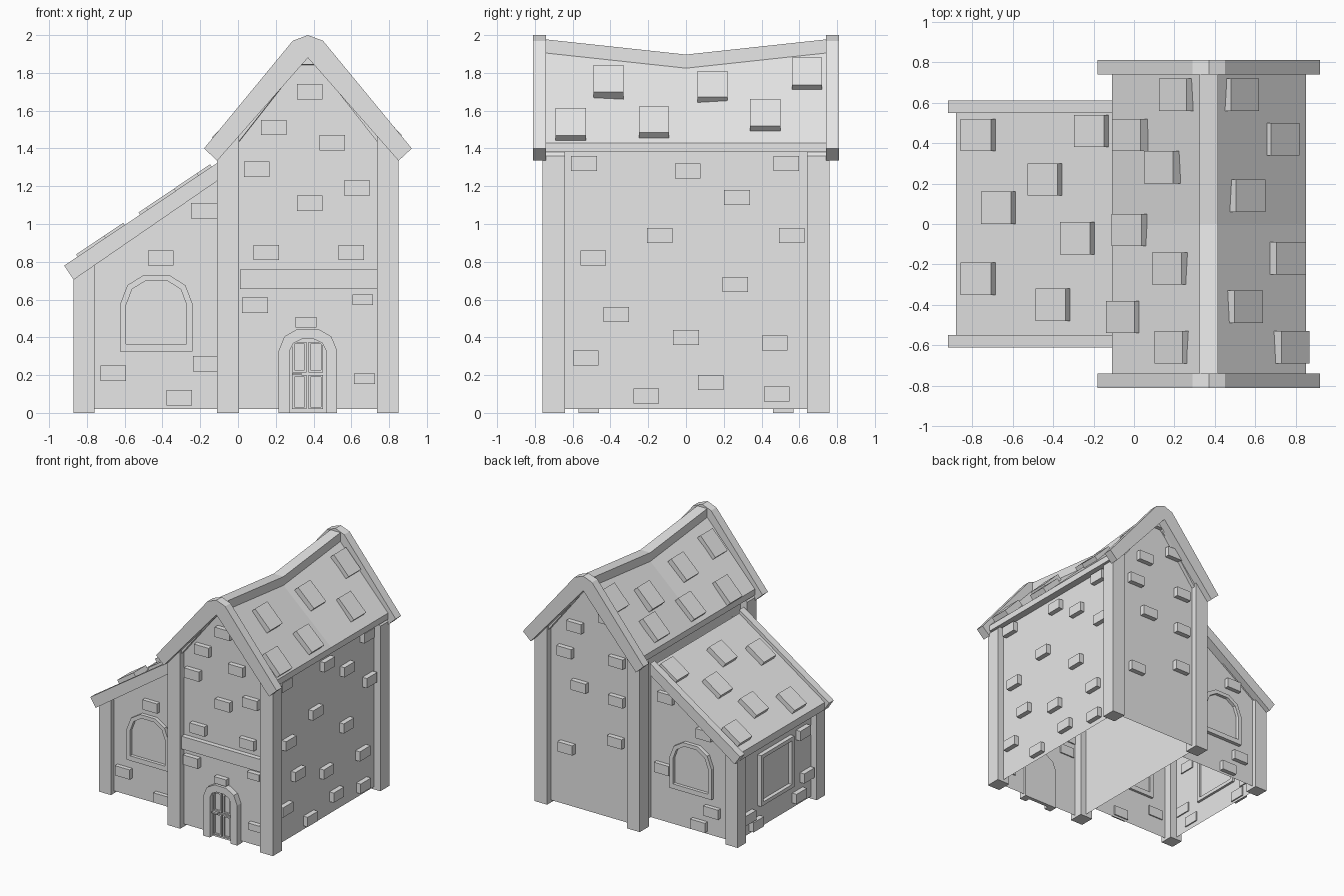
import bpy, bmesh, math
from mathutils import Matrix, Vector

if "Cube" in bpy.data.objects:
    bpy.data.objects.remove(bpy.data.objects["Cube"], do_unlink=True)

stone = bpy.data.materials.new("stone_grey")
stone.use_nodes = True
grey = (0.8, 0.8, 0.8, 1)
stone.diffuse_color = grey
stone.node_tree.nodes["Principled BSDF"].inputs["Base Color"].default_value = grey

MID = 0.37            # centre line of the tall house
SIDES = (("front", -1), ("back", 1))


def finish(name, bm):
    bmesh.ops.recalc_face_normals(bm, faces=bm.faces)
    mesh = bpy.data.meshes.new(name)
    bm.to_mesh(mesh)
    bm.free()
    mesh.materials.append(stone)
    obj = bpy.data.objects.new(name, mesh)
    bpy.context.collection.objects.link(obj)
    return obj


def add_loft(bm, sections, caps=True, wrap=False):
    rings = [[bm.verts.new(p) for p in s] for s in sections]
    pairs = list(zip(rings, rings[1:])) + ([(rings[-1], rings[0])] if wrap else [])
    for r, s in pairs:
        for i in range(len(r)):
            j = (i + 1) % len(r)
            bm.faces.new((r[i], r[j], s[j], s[i]))
    if caps:
        bm.faces.new(rings[0])
        bm.faces.new(rings[-1])


def loft(name, sections, **kw):
    bm = bmesh.new()
    add_loft(bm, sections, **kw)
    return finish(name, bm)


def on(axis, pts, d):
    """Lay 2D points (horizontal, z) on the plane axis = d."""
    return [(d, u, z) if axis == "x" else (u, d, z) for u, z in pts]


def prism(name, pts, axis, a, b):
    return loft(name, [on(axis, pts, a), on(axis, pts, b)])


def rect(u0, u1, z0, z1):
    return [(u0, z0), (u1, z0), (u1, z1), (u0, z1)]


def ring(name, outer, inner, axis, a, b):
    return loft(name, [on(axis, outer, a), on(axis, outer, b),
                       on(axis, inner, b), on(axis, inner, a)], caps=False, wrap=True)


def arch(cx, z0, z1, half, spring):
    h = z1 - z0
    right = [(1, 0), (1, spring), (0.8, 0.35 * spring + 0.65), (0.35, 1)]
    pts = right + [(-u, v) for u, v in reversed(right)]
    return [(cx + half * u, z0 + h * v) for u, v in pts]


def bricks(name, centres, axis, a, b, w=0.135, h=0.08):
    bm = bmesh.new()
    for u, z in centres:
        r = rect(u - w / 2, u + w / 2, z - h / 2, z + h / 2)
        add_loft(bm, [on(axis, r, a), on(axis, r, b)])
    return finish(name, bm)


def faces_of(name, polys):
    bm = bmesh.new()
    for p in polys:
        bm.faces.new([bm.verts.new(q) for q in p])
    bmesh.ops.remove_doubles(bm, verts=bm.verts, dist=0.0001)
    return finish(name, bm)


# Wall shells, open underneath
L, R, Y, LOW = MID - 0.42, MID + 0.42, 0.71, 0.02
gable = [(L, LOW), (R, LOW), (R, 1.46), (MID, 1.88), (L, 1.46)]
side = rect(-Y, Y, LOW, 1.42)
faces_of("house_walls", [on("y", gable, -Y), on("y", gable, Y),
                         on("x", side, L), on("x", side, R)])
AL, AY = -0.82, 0.53
lean = [(AL, LOW), (L, LOW), (L, 1.27), (AL, 0.76)]
faces_of("annex_walls", [on("y", lean, -AY), on("y", lean, AY),
                         on("x", rect(-AY, AY, LOW, 0.76), AL)])

# Corner posts and gable boards
half_board = [(0.55, 1.4), (0.08, 1.97), (0, 2)]
board = [(MID + u, z) for u, z in half_board]
board += [(MID - u, z) for u, z in half_board[1::-1]]
board += [(MID - 0.48, 1.335), (MID, 1.88), (MID + 0.48, 1.335)]
annex_board = [(-0.92, 0.78), (-0.1, 1.33), (-0.1, 1.235), (-0.87, 0.705)]
for label, s in SIDES:
    for hand, m in (("left", 1), ("right", -1)):
        post = [(MID + m * u, z) for u, z in
                [(0.48, 0), (0.48, 1.36), (0.365, 1.48), (0.365, 0)]]
        prism(f"{label}_{hand}_post", post, "y", s * 0.64, s * 0.76)
    prism(f"{label}_gable_board", board, "y", s * 0.74, s * 0.81)
    prism(f"{label}_annex_post", [(-0.87, 0), (-0.76, 0), (-0.76, 0.8), (-0.87, 0.73)],
          "y", s * 0.46, s * 0.57)
    prism(f"{label}_annex_board", annex_board, "y", s * 0.55, s * 0.61)
prism("front_beam", rect(0.01, 0.735, 0.655, 0.76), "y", -0.7, -0.75)


# Sagging roof and ridge beam
def ridge_z(y):
    return 1.825 + 0.108 * abs(y)


def roof_section(y):
    z = ridge_z(y)
    half = [(0.41, 1.38), (0.48, 1.38), (0.48, 1.43), (0.045, z)]
    pts = half + [(-u, v) for u, v in reversed(half)]
    pts += [(-0.045, z - 0.06), (0.045, z - 0.06)]
    return on("y", [(MID + u, v) for u, v in pts], y)


ENDS = (-0.74, 0, 0.74)
loft("house_roof", [roof_section(y) for y in ENDS])
loft("ridge_beam", [on("y", rect(MID - 0.045, MID + 0.045, ridge_z(y) - 0.03,
                                 ridge_z(y) + 0.072), y) for y in ENDS])
prism("annex_roof", [(-0.88, 0.775), (-0.1, 1.3), (-0.1, 1.24), (-0.88, 0.715)],
      "y", -0.55, 0.55)


# Raised roof tiles
def tiles(name, centres, height, length):
    bm = bmesh.new()
    for x, y in centres:
        z, slope = height(x, y)
        mat = (Matrix.Translation(Vector((x, y, z)))
               @ Matrix.Rotation(-math.atan(slope), 4, "Y")
               @ Matrix.Diagonal((length, 0.16, 0.08, 1)))
        bmesh.ops.create_cube(bm, size=1, matrix=mat)
    finish(name, bm)


def house_height(x, y):
    d = abs(x - MID)
    slope = (ridge_z(y) - 1.43) / 0.435
    return 1.43 + (0.48 - d) * slope, slope * (1 if x < MID else -1)


def annex_height(x, y):
    return 0.775 + (x + 0.88) * 0.673, 0.673


tiles("left_roof_tiles", [(0.52, 0.64), (0.72, 0.42), (0.55, 0.14), (0.75, -0.17),
                          (0.54, -0.41), (0.77, -0.61)], house_height, 0.2)
tiles("right_roof_tiles", [(-0.01, 0.44), (0.15, 0.28), (-0.01, -0.03), (0.19, -0.22),
                           (-0.04, -0.46), (0.2, -0.61), (0.22, 0.64)], house_height, 0.2)
tiles("annex_roof_tiles", [(-0.76, 0.44), (-0.43, 0.22), (-0.66, 0.08), (-0.27, -0.07),
                           (-0.76, -0.27), (-0.39, -0.4), (-0.2, 0.46)], annex_height, 0.18)

# Wall bricks
bricks("house_front_bricks", [(0.38, 1.7), (0.19, 1.51), (0.5, 1.43), (0.1, 1.29), (0.63, 1.19),
                              (0.38, 1.11), (0.15, 0.85), (0.6, 0.85), (0.09, 0.57)],
       "y", -0.7, -0.75)
bricks("small_front_bricks", [(0.66, 0.6), (0.36, 0.48), (0.67, 0.18)],
       "y", -0.7, -0.75, 0.11, 0.055)
bricks("house_back_bricks", [(0.21, 1.66), (0.5, 1.52), (0.59, 1.29), (0.12, 1.33), (0.46, 1.04),
                             (0.12, 1.01), (0.58, 0.5), (0.13, 0.67)], "y", 0.7, 0.75)
bricks("house_side_bricks", [(-0.54, 1.32), (0.01, 1.28), (0.53, 1.32), (0.27, 1.14), (-0.14, 0.94),
                             (0.56, 0.94), (-0.49, 0.82), (0.26, 0.68), (-0.37, 0.52), (0, 0.4),
                             (0.47, 0.37), (-0.53, 0.29), (0.13, 0.16), (-0.21, 0.09),
                             (0.48, 0.1)], "x", R - 0.01, R + 0.04)
annex_bricks = [(-0.18, 1.07), (-0.41, 0.82), (-0.17, 0.26), (-0.66, 0.21), (-0.31, 0.08)]
bricks("annex_front_bricks", annex_bricks, "y", -0.52, -0.565)
bricks("annex_back_bricks", [(-0.2, 1.05), (-0.55, 0.84), (-0.17, 0.46), (-0.62, 0.22),
                             (-0.5, 0.08)], "y", 0.52, 0.565)
bricks("annex_side_bricks", [(0.38, 0.17), (-0.33, 0.6), (-0.38, 0.23), (-0.28, 0.1),
                             (0.28, 0.08)], "x", AL + 0.01, AL - 0.04)

# Windows
for label, s in SIDES:
    inner = arch(-0.432, 0.365, 0.7, 0.16, 0.62)
    ring(f"{label}_window_frame", arch(-0.432, 0.325, 0.73, 0.192, 0.62), inner,
         "y", s * 0.51, s * 0.56)
    prism(f"{label}_window_pane", inner, "y", s * 0.525, s * 0.534)
opening = rect(-0.16, 0.21, 0.24, 0.6)
ring("side_window_frame", rect(-0.19, 0.24, 0.21, 0.63), opening, "x", AL + 0.02, AL - 0.035)
prism("side_window_pane", opening, "x", AL + 0.005, AL - 0.004)

# Door with frame, four panels and a handle
doorway = arch(MID, 0, 0.39, 0.095, 0.85)
prism("door_frame", arch(MID, 0, 0.445, 0.155, 0.74) + doorway[::-1], "y", -0.69, -0.76)
prism("door", doorway, "y", -0.69, -0.72)
for hand, u in (("left", 0.412), ("right", 0.325)):
    for level, z0, z1 in (("lower", 0.02, 0.2), ("upper", 0.215, 0.375)):
        ring(f"{level}_{hand}_door_panel", rect(u - 0.038, u + 0.038, z0, z1),
             rect(u - 0.027, u + 0.027, z0 + 0.011, z1 - 0.011), "y", -0.715, -0.735)
prism("door_handle", rect(0.285, 0.335, 0.2, 0.212), "y", -0.715, -0.75)
